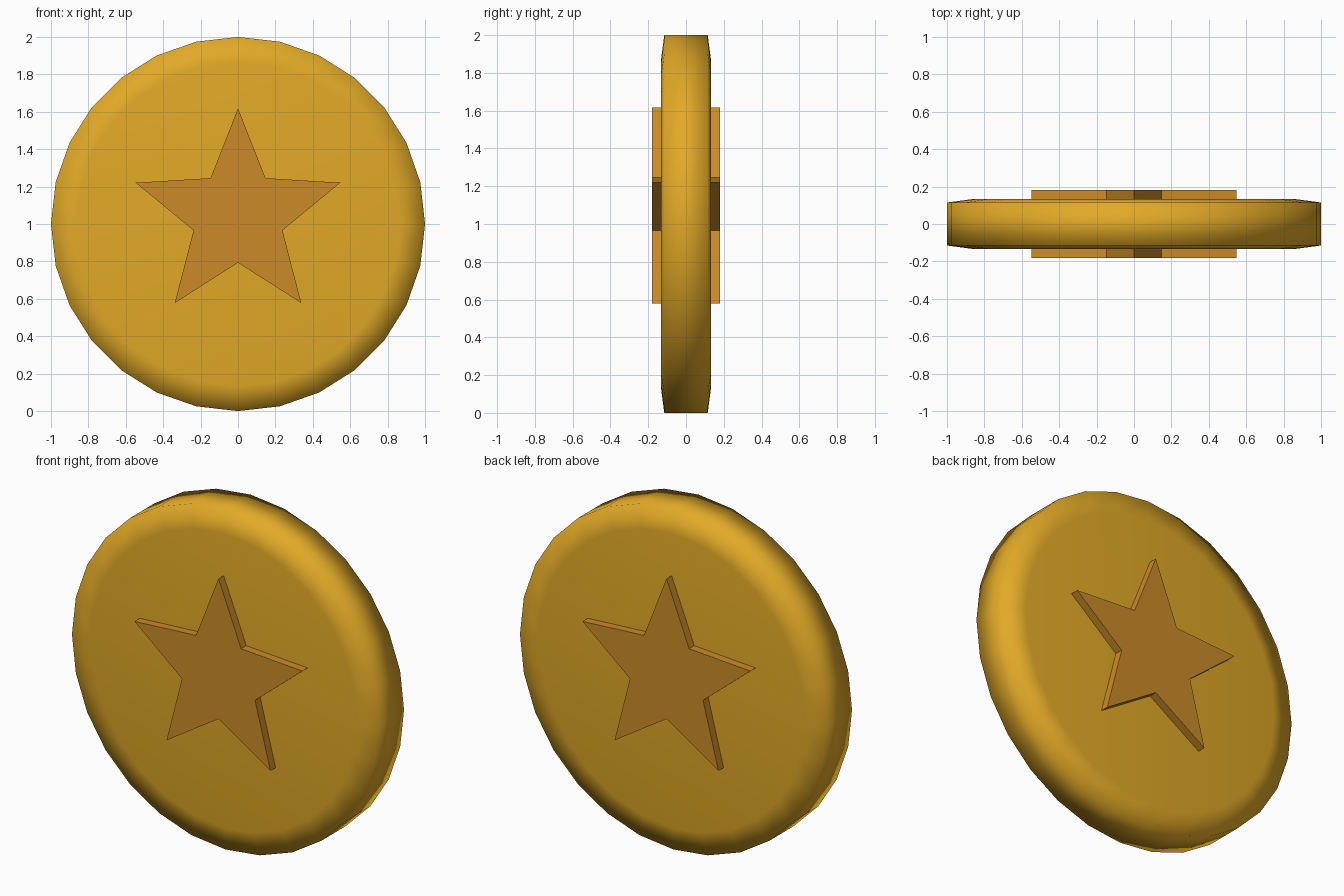
import bpy
import bmesh
from math import sin, cos, pi

cube = bpy.data.objects.get("Cube")
if cube:
    bpy.data.objects.remove(cube, do_unlink=True)


def make_material(name, color):
    mat = bpy.data.materials.new(name)
    mat.use_nodes = True
    mat.diffuse_color = color
    mat.node_tree.nodes["Principled BSDF"].inputs["Base Color"].default_value = color
    return mat


def outline(radii, count, center_z):
    """Points around the y axis, starting at the top, cycling through the radii."""
    points = []
    for i in range(count):
        angle = 2 * pi * i / count
        r = radii[i % len(radii)]
        points.append((r * sin(angle), center_z + r * cos(angle)))
    return points


def loft(name, sections, mat, smooth):
    """Join (y, outline) sections from front to back and cap both ends."""
    bm = bmesh.new()
    rings = [[bm.verts.new((x, y, z)) for x, z in pts] for y, pts in sections]
    for a, b in zip(rings, rings[1:]):
        for i in range(len(a)):
            j = (i + 1) % len(a)
            bm.faces.new((a[i], a[j], b[j], b[i]))
    bm.faces.new(rings[0])
    bm.faces.new(rings[-1])
    bmesh.ops.recalc_face_normals(bm, faces=bm.faces)
    for face in bm.faces:
        face.smooth = smooth
    mesh = bpy.data.meshes.new(name)
    bm.to_mesh(mesh)
    bm.free()
    mesh.materials.append(mat)
    obj = bpy.data.objects.new(name, mesh)
    bpy.context.collection.objects.link(obj)
    return obj


gold = make_material("gold", (0.76, 0.40, 0.02, 1))
bronze = make_material("bronze", (0.60, 0.26, 0.021, 1))

# Coin disc with a shallow bevel, softly shaded across the rim
SIDES = 28
face_ring = outline([0.865], SIDES, 1)
rim_ring = outline([1], SIDES, 1)
loft("coin_disc", [(-0.133, face_ring), (-0.115, rim_ring),
                   (0.115, rim_ring), (0.133, face_ring)], gold, True)

# Raised star on both faces, running through the disc
star = outline([0.575, 0.25], 10, 1.043)
loft("star_emblem", [(-0.181, star), (0.181, star)], bronze, False)
